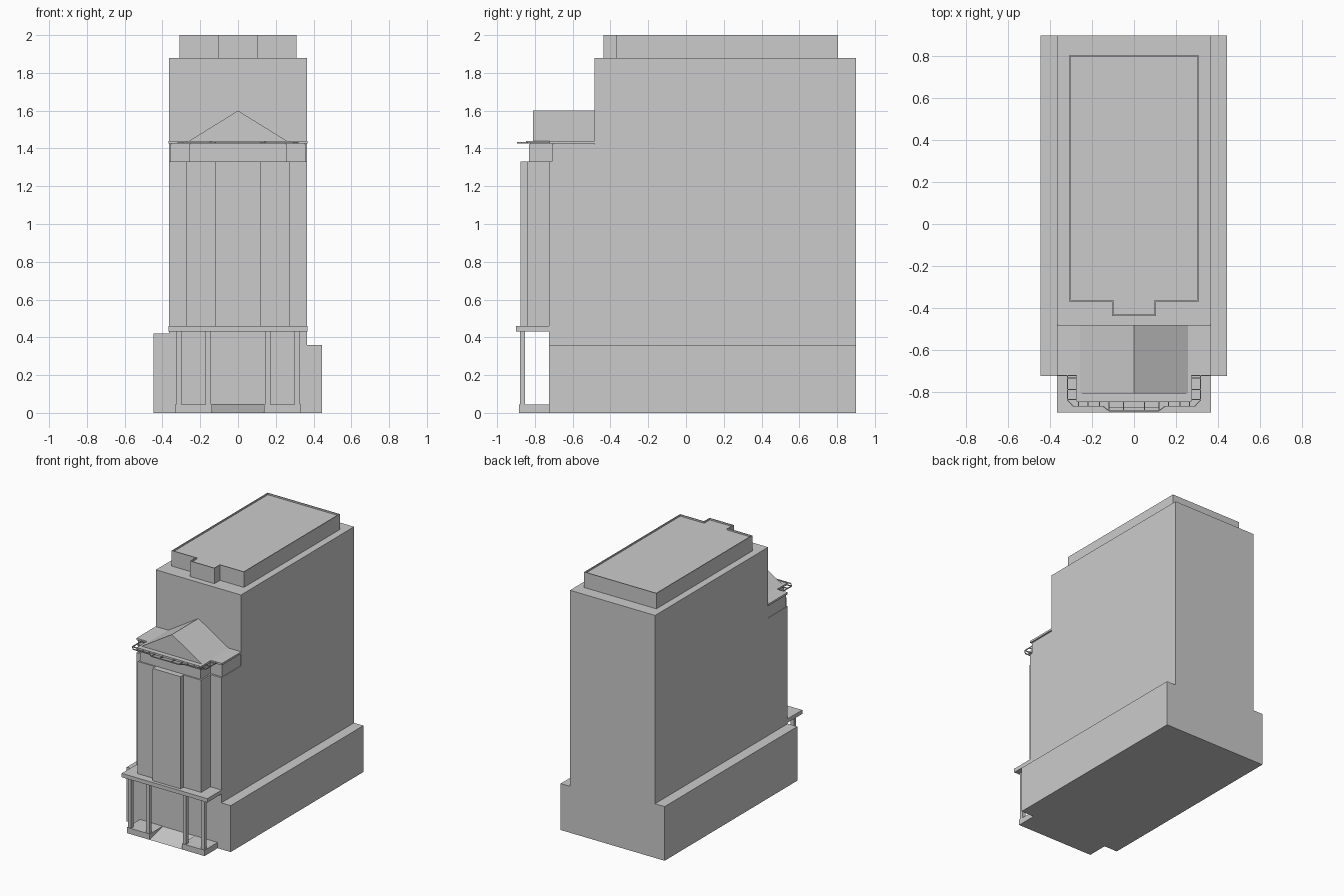
import bpy, bmesh
from mathutils import Vector

if "Cube" in bpy.data.objects:
    bpy.data.objects.remove(bpy.data.objects["Cube"])


def prism(name, pts, z0, z1, rim=0.0, drop=0.0):
    """Extrude a plan outline from z0 to z1, optionally with a sunken roof behind a rim."""
    bm = bmesh.new()
    face = bm.faces.new([bm.verts.new((x, y, z0)) for x, y in pts])
    ext = bmesh.ops.extrude_face_region(bm, geom=[face])["geom"]
    bmesh.ops.translate(bm, vec=(0, 0, z1 - z0),
                        verts=[g for g in ext if isinstance(g, bmesh.types.BMVert)])
    bmesh.ops.recalc_face_normals(bm, faces=bm.faces[:])
    if rim:
        top = max(bm.faces, key=lambda f: f.calc_center_median().z)
        bmesh.ops.inset_region(bm, faces=[top], thickness=rim)
        ring = bmesh.ops.extrude_face_region(bm, geom=[top])["geom"]
        bmesh.ops.translate(bm, vec=(0, 0, -drop),
                            verts=[g for g in ring if isinstance(g, bmesh.types.BMVert)])
        if top.is_valid:
            bmesh.ops.delete(bm, geom=[top], context="FACES_ONLY")
        bmesh.ops.recalc_face_normals(bm, faces=bm.faces[:])
    me = bpy.data.meshes.new(name)
    bm.to_mesh(me)
    bm.free()
    ob = bpy.data.objects.new(name, me)
    bpy.context.collection.objects.link(ob)
    return ob


def box(name, x0, x1, y0, y1, z0, z1):
    return prism(name, [(x0, y0), (x1, y0), (x1, y1), (x0, y1)], z0, z1)


def stand_up(ob, mapping):
    """Remap vertex axes so a prism can be extruded along another direction."""
    for v in ob.data.vertices:
        v.co = mapping(v.co.copy())
    bm = bmesh.new()
    bm.from_mesh(ob.data)
    bmesh.ops.recalc_face_normals(bm, faces=bm.faces[:])
    bm.to_mesh(ob.data)
    bm.free()


def mirrored(half):
    """Complete a plan outline given its right half, front to back."""
    return half + [(-x, y) for x, y in reversed(half)]


# Main tower with stepped front, and side wings of different heights
tower = prism("tower", [(-0.725, 0), (0.9, 0), (0.9, 1.88), (-0.485, 1.88),
                        (-0.485, 1.33), (-0.725, 1.33)], -0.365, 0.365)
stand_up(tower, lambda c: Vector((c.z, c.x, c.y)))
box("left_wing", -0.447, -0.365, -0.725, 0.9, 0, 0.42)
box("right_wing", 0.365, 0.445, -0.725, 0.9, 0, 0.36)

# Roof penthouse with parapet
prism("penthouse", mirrored([(0.105, -0.438), (0.105, -0.37), (0.31, -0.37), (0.31, 0.805)]),
      1.88, 2.0, rim=0.009, drop=0.012)

# Projecting front bay
prism("front_bay", mirrored([(0.12, -0.875), (0.12, -0.84), (0.272, -0.84), (0.272, -0.72)]),
      0.46, 1.33)

# Entablature, cornice and pediment roof
prism("entablature", mirrored([(0.26, -0.83), (0.26, -0.71), (0.36, -0.71), (0.36, -0.48)]),
      1.33, 1.42)
prism("cornice", mirrored([(0.275, -0.848), (0.275, -0.722), (0.367, -0.722), (0.367, -0.48)]),
      1.425, 1.44)
box("cornice_bed", -0.255, 0.255, -0.825, -0.485, 1.41, 1.43)
box("cornice_bed_rear", -0.355, 0.355, -0.705, -0.485, 1.41, 1.43)
gable = prism("gable_roof", [(-0.267, 1.435), (0.267, 1.435), (0, 1.6)], 0.485, 0.81)
stand_up(gable, lambda c: Vector((c.x, -c.z, c.y)))


# Thin open frame around the cornice
def bar(name, a, b, z, w=0.004, h=0.008):
    a, b = Vector(a), Vector(b)
    d = (b - a).normalized()
    n = Vector((-d.y, d.x)) * w / 2
    prism(name, [(a - n)[:], (b - n)[:], (b + n)[:], (a + n)[:]], z - h / 2, z + h / 2)


outer = mirrored([(0.12, -0.892), (0.148, -0.87), (0.29, -0.87), (0.318, -0.84), (0.318, -0.72)])
for a, b in zip(outer, outer[1:] + outer[:1]):
    if a[0] * b[0] < 0 and a[1] > -0.8:
        continue
    bar("cornice_frame_rail", a, b, 1.431)
for s in (-1, 1):
    for x, y in ((0.05, -0.892), (0.12, -0.892), (0.165, -0.87), (0.22, -0.87), (0.265, -0.87)):
        bar("cornice_frame_rung", (s * x, -0.84), (s * x, y), 1.431)
    for y in (-0.735, -0.79, -0.838):
        bar("cornice_frame_rung", (s * 0.27, y), (s * 0.318, y), 1.431)

# Balcony slab over the entrance porch
box("balcony_slab", -0.367, 0.367, -0.9, -0.72, 0.43, 0.46)

# Porch plinths and square columns
for s in (-1, 1):
    xs = sorted((s * 0.138, s * 0.333))
    box("porch_plinth", xs[0], xs[1], -0.885, -0.72, 0, 0.045)
    for x in (0.157, 0.314):
        box("porch_column", s * x - 0.014, s * x + 0.014, -0.88, -0.853, 0.045, 0.43)

# Sloped entrance ramp between the plinths
ramp = prism("entrance_ramp", [(-0.885, 0), (-0.72, 0), (-0.72, 0.045)], -0.138, 0.138)
stand_up(ramp, lambda c: Vector((c.z, c.x, c.y)))
